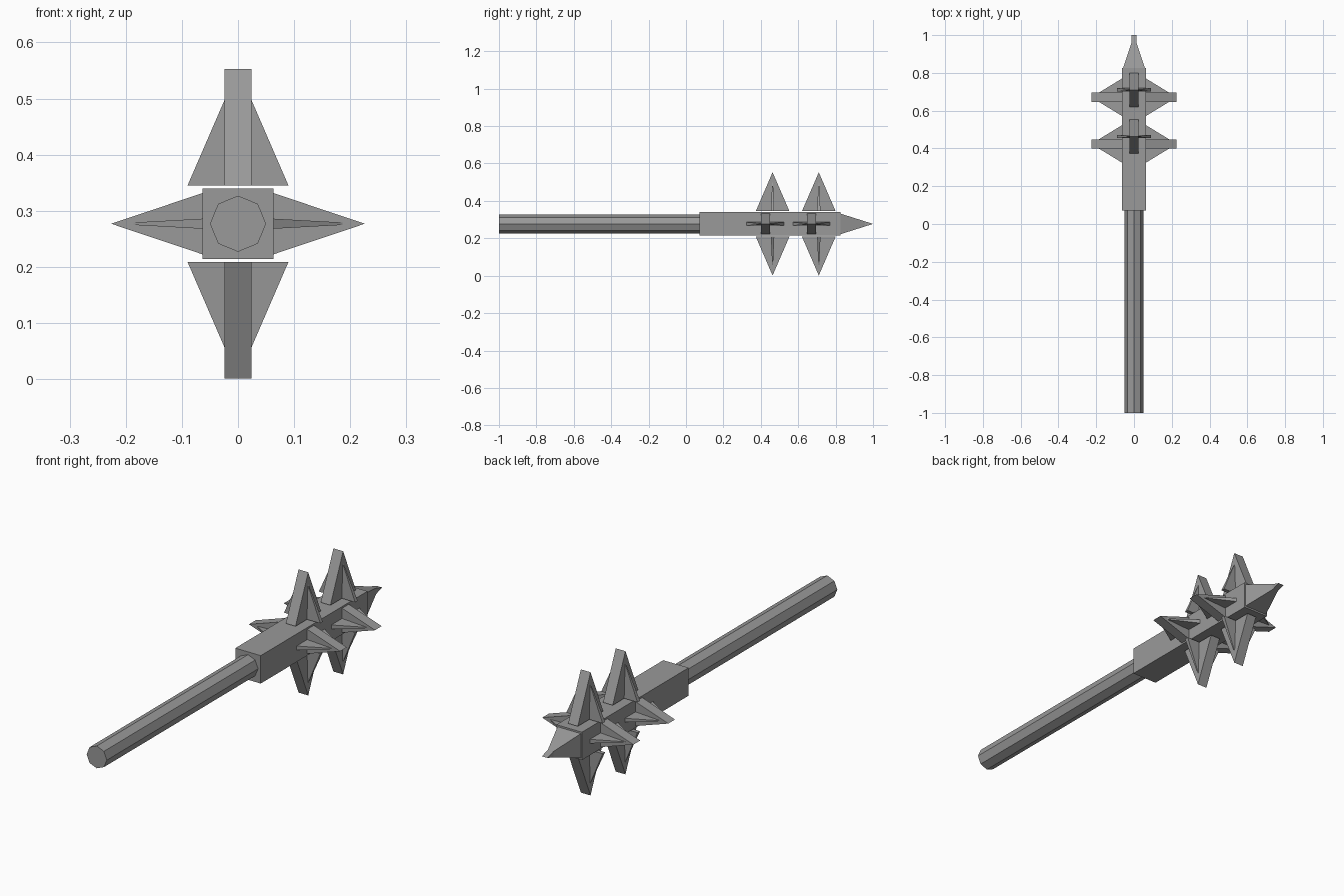
import bpy
from mathutils import Vector

cube = bpy.data.objects.get("Cube")
if cube:
    bpy.data.objects.remove(cube)

steel = bpy.data.materials.new("grey steel")
steel.use_nodes = True
GREY = (0.32, 0.32, 0.32, 1)
steel.diffuse_color = GREY
steel.node_tree.nodes["Principled BSDF"].inputs["Base Color"].default_value = GREY

X, Y, Z = Vector((1, 0, 0)), Vector((0, 1, 0)), Vector((0, 0, 1))
MID = 0.277  # height of the shaft axis


def add_mesh(name, verts, faces):
    mesh = bpy.data.meshes.new(name)
    mesh.from_pydata(verts, [], faces)
    mesh.materials.append(steel)
    obj = bpy.data.objects.new(name, mesh)
    bpy.context.collection.objects.link(obj)


def spike(name, base, out, side, height, wedge, width, fin, thick):
    """Wedge with a ridge along side, crossed by a tapering fin."""
    across = out.cross(side)
    tip = base + out * height
    corners = [(-1, -1), (1, -1), (1, 1), (-1, 1)]
    verts = [base + side * (a * width) + across * (b * wedge) for a, b in corners]
    verts += [tip - side * width, tip + side * width]
    add_mesh(name + "_wedge", verts,
             [(3, 2, 1, 0), (0, 1, 5, 4), (2, 3, 4, 5), (1, 2, 5), (3, 0, 4)])
    verts = [base + side * (a * fin) + across * (b * thick) for a, b in corners]
    add_mesh(name + "_fin", verts + [tip],
             [(3, 2, 1, 0), (0, 1, 4), (1, 2, 4), (2, 3, 4), (3, 0, 4)])


# Octagonal handle
bpy.ops.mesh.primitive_cylinder_add(vertices=8, radius=0.05, depth=1.09,
                                    location=(0, -0.455, MID), rotation=(1.5708, 0, 0))
handle = bpy.context.object
handle.name = "handle"
handle.data.materials.append(steel)

# Square head
bpy.ops.mesh.primitive_cube_add(size=1, location=(0, 0.449, MID))
head = bpy.context.object
head.name = "head_block"
head.scale = (0.126, 0.756, 0.125)
head.data.materials.append(steel)

# Two rings of four spikes
for ring, shift in (("lower", 0), ("upper", 0.247)):
    for label, sign in (("top", 1), ("bottom", -1)):
        spike(f"{ring}_{label}_spike", Vector((0, 0.463 + shift, MID + sign * 0.068)),
              Z * sign, X, 0.208, 0.09, 0.024, 0.09, 0.009)
    for label, sign in (("left", 1), ("right", -1)):
        spike(f"{ring}_{label}_spike", Vector((sign * 0.062, 0.424 + shift, MID)),
              X * sign, Y, 0.164, 0.055, 0.024, 0.1, 0.009)

# Spike on the end
spike("end_spike", Vector((0, 0.826, MID)), Y, X, 0.174, 0.055, 0.014, 0.058, 0.055)
